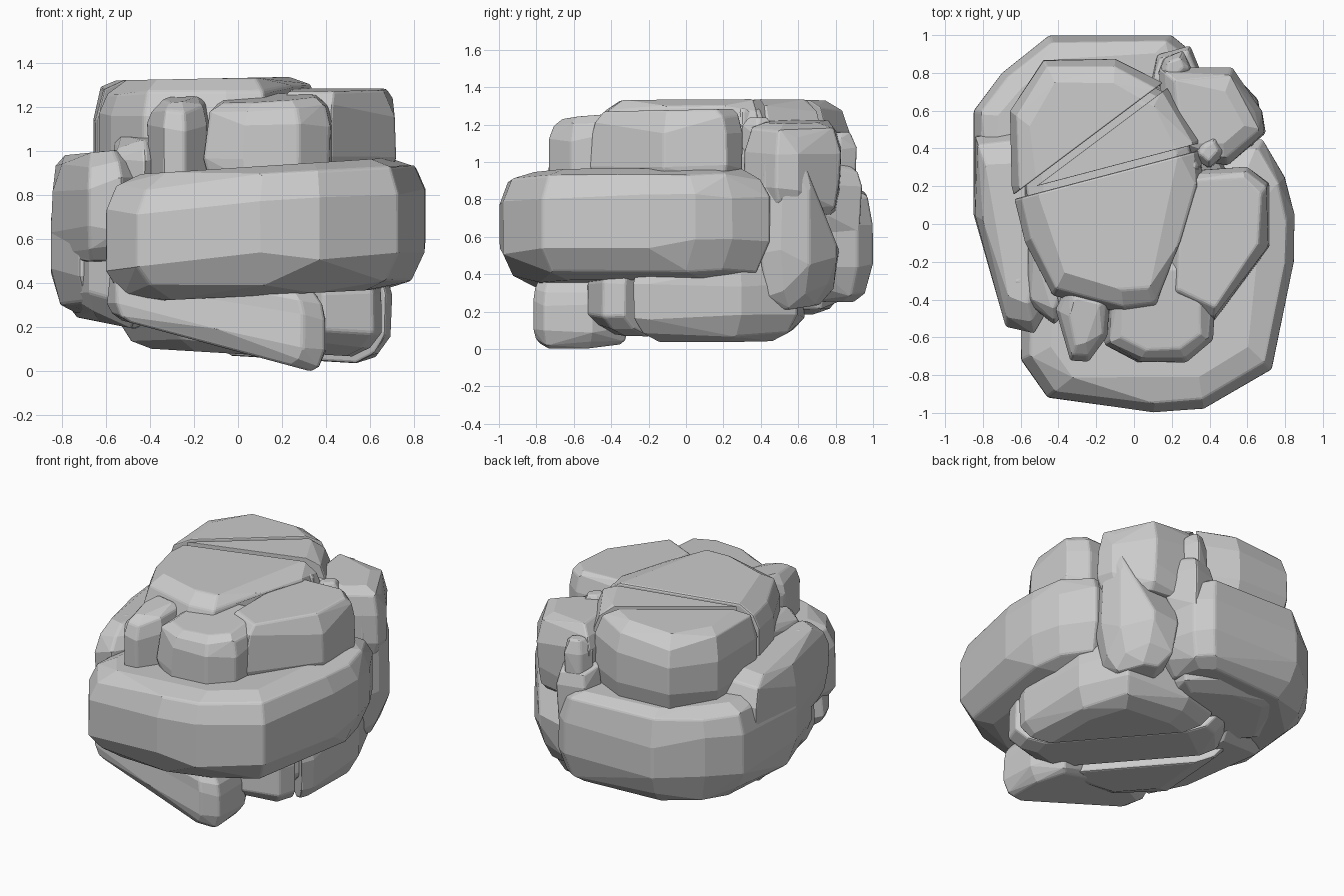
import bpy, bmesh, random
from mathutils import Vector

if "Cube" in bpy.data.objects:
    bpy.data.objects.remove(bpy.data.objects["Cube"])

random.seed(4)
# ring profile of every stone: (height fraction, inset fraction)
RINGS = [(0, 1), (0.1, 0.38), (0.3, 0), (0.7, 0), (0.9, 0.3), (1, 1)]


def hull(bm):
    """Replace everything in bm by the convex hull of its vertices."""
    pts = [v.co.copy() for v in bm.verts]
    bm.clear()
    vs = [bm.verts.new(p) for p in pts]
    res = bmesh.ops.convex_hull(bm, input=vs)
    junk = {g for g in res["geom_interior"] + res["geom_unused"]
            if isinstance(g, bmesh.types.BMVert) and g.is_valid}
    bmesh.ops.delete(bm, geom=list(junk), context='VERTS')


def stone(name, outline, bottom, top, inset=(0.1, 0.1), cuts=(), rough=0.02):
    """Faceted stone: plan outline, bottom/top planes (z, slope x, slope y)."""
    c = sum((Vector(p) for p in outline), Vector((0, 0))) / len(outline)
    bm = bmesh.new()
    for f, k in RINGS:
        amount = inset[0] if f < 0.5 else inset[1]
        for p in outline:
            p = Vector(p)
            d = (c - p).normalized()
            q = p + d * (k * amount + random.uniform(0, rough))
            z0, z1 = (a + b * q.x + e * q.y for a, b, e in (bottom, top))
            h = f if k == 1 else f + random.uniform(-.05, .05)
            bm.verts.new((q.x, q.y, z0 + (z1 - z0) * h))
    hull(bm)
    # clean splits along crack lines
    for point, normal in cuts:
        bmesh.ops.bisect_plane(bm, geom=bm.verts[:] + bm.edges[:] + bm.faces[:],
                               plane_co=point, plane_no=normal, clear_outer=True)
        hull(bm)
    bmesh.ops.dissolve_limit(bm, angle_limit=0.14, verts=bm.verts[:], edges=bm.edges[:])
    bmesh.ops.recalc_face_normals(bm, faces=bm.faces[:])
    me = bpy.data.meshes.new(name)
    bm.to_mesh(me)
    bm.free()
    ob = bpy.data.objects.new(name, me)
    bpy.context.collection.objects.link(ob)
    bev = ob.modifiers.new("worn_edges", 'BEVEL')
    bev.width = 0.012
    bev.segments = 2
    bev.angle_limit = 0.6
    return ob


# inner mass that closes the gaps between stones
stone("core", [(-.5, .55), (-.56, -.1), (-.4, -.5), (.2, -.6), (.45, -.3), (.5, .3),
               (.3, .7), (-.2, .8)], (.25, 0, 0), (1.14, 0, 0), (.2, .12))

# large front and right slab
stone("front_slab", [(-.6, -.5), (-.6, -.72), (-.46, -.92), (.1, -1), (.37, -.98), (.73, -.77),
                     (.79, -.5), (.85, -.2), (.85, .05), (.8, .25), (.68, .45), (.3, .42), (-.3, .05)],
      (.34, .05, 0), (.925, .065, 0), (.2, .17), rough=.005)

# back slab
stone("back_slab", [(-.85, .6), (-.85, .05), (-.72, -.3), (-.3, -.2), (.2, .3), (.36, .7),
                    (.3, .92), (.2, 1), (-.45, 1), (-.7, .8)],
      (.27, 0, -.02), (.86, -.03, 0), (.14, .13), rough=.004)

# left side stones
stone("left_upper_stone", [(-.85, .48), (-.85, .05), (-.76, -.3), (-.68, -.55), (-.53, -.58),
                           (-.42, -.4), (-.42, .2), (-.6, .5)],
      (.5, 0, 0), (1.06, .1, 0), (.1, .16))
stone("left_lower_stone", [(-.8, .4), (-.8, .05), (-.68, -.4), (-.45, -.6), (-.3, -.2), (-.35, .5)],
      (.1, -.2, 0), (.6, 0, 0), (.14, .1))

# upright stone at the back right
stone("back_right_column", [(.33, .83), (.52, .82), (.66, .66), (.7, .5), (.64, .39),
                            (.36, .38), (.22, .6)],
      (.13, 0, .15), (1.28, 0, -.25), (.12, .1), [((.5, .83, .5), (0, .9, .36))])
stone("back_right_shoulder", [(.12, .84), (.52, .83), (.68, .6), (.7, .48), (.5, .3), (.15, .35)],
      (.72, 0, 0), (1.24, -.06, 0), (.06, .12))
stone("back_chip", [(.12, .9), (.3, .95), (.38, .75), (.25, .65), (.08, .75)],
      (.6, 0, 0), (1.12, 0, -.15), (.05, .07))

# cracked cap: one outline split in three by two diagonal cracks
CAP = [(-.66, .6), (-.65, .2), (-.58, -.1), (-.43, -.38), (-.05, -.48), (.13, -.46), (.28, -.12),
       (.37, .2), (.35, .45), (.17, .74), (-.1, .88), (-.48, .87)]
A = Vector((-.6, .16, 1))
n1 = Vector((-.25, .95, 0)).normalized()     # front crack
n2 = Vector((-.6, .8, 0)).normalized()       # back crack
g = .018
for name, cuts in (("cap_front", [(A - n1 * g, n1)]),
                   ("cap_middle", [(A + n1 * g, -n1), (A - n2 * g, n2)]),
                   ("cap_back", [(A + n2 * g, -n2)])):
    stone(name, CAP, (.8, 0, 0), (1.332, .02, 0), (.08, .13), cuts, .008)
stone("cap_core", [(p[0] * .93, p[1] * .93 + .01) for p in CAP], (.8, 0, 0), (1.28, .02, 0))

# stones of the upper right and upper front
stone("upper_right_stone", [(.2, .28), (.6, .31), (.72, .22), (.72, -.12), (.6, -.3), (.42, -.52),
                            (.18, -.4)], (.85, 0, 0), (1.28, 0, .02), (.04, .06))
stone("upper_front_stone", [(-.16, -.64), (.02, -.74), (.28, -.74), (.43, -.62), (.44, -.4),
                            (.3, -.15), (-.12, -.2)], (.85, 0, 0), (1.27, .06, .08), (.02, .08))
stone("upper_front_wedge", [(-.42, -.45), (-.34, -.73), (-.24, -.73), (-.13, -.6), (-.12, -.35),
                            (-.35, -.3)], (.8, 0, 0), (1.3, .05, .1), (.02, .09))
stone("upper_left_chip", [(-.57, -.42), (-.42, -.55), (-.3, -.4), (-.35, -.1), (-.58, -.05)],
      (.75, 0, 0), (1.14, .1, .1), (.03, .1))

# small chips wedged where the cracks meet
for x, y, z, r in ((.4, .38, 1.24, .1), (.3, .3, 1.29, .07),
                   (-.73, .22, .98, .09), (-.6, -.3, 1.0, .08), (.22, .82, 1.16, .1)):
    stone("crack_chip", [(x + r, y), (x + .4 * r, y + r), (x - .7 * r, y + .7 * r),
                         (x - r, y - .3 * r), (x, y - r)], (z - .3, 0, 0), (z, 0, 0), (.02, .04))

# underside: one slab broken into three strips by diagonal cracks
LOW = [(-.52, .25), (-.55, -.3), (-.3, -.56), (.3, -.57), (.62, -.45), (.7, -.2),
       (.69, .3), (.55, .6), (.1, .64), (-.3, .5)]
n = Vector((1, 1, 0)).normalized()
for name, z, lo, hi in (("lower_slab_outer", .07, .27, 2), ("lower_slab_middle", .1, -.1, .23),
                        ("lower_slab_inner", .08, -2, -.14)):
    stone(name, LOW, (z, -.06, 0), (.48, 0, 0), (.17, .06),
          [(n * hi, n), (n * lo, -n)], .01)
stone("lower_core", [(p[0] * .9, p[1] * .9) for p in LOW], (.16, -.06, 0), (.48, 0, 0), (.16, .06))
stone("lower_front_block", [(-.6, -.6), (-.56, -.72), (-.1, -.8), (.3, -.82), (.4, -.76), (.4, -.5),
                            (.3, -.3), (-.3, -.35)],
      (.09, -.27, 0), (.4, -.12, 0), (.07, .05), rough=.01)
stone("lower_back_stone", [(-.72, .4), (-.4, .1), (0, .2), (.22, .5), (.25, .75), (-.1, .92),
                           (-.5, .85)],
      (.15, -.1, .07), (.6, 0, 0), (.14, .08))

# stand the pile exactly on the ground
bpy.context.view_layer.update()
low = min(v.co.z for o in bpy.data.objects for v in o.data.vertices)
for o in bpy.data.objects:
    o.location.z -= low
